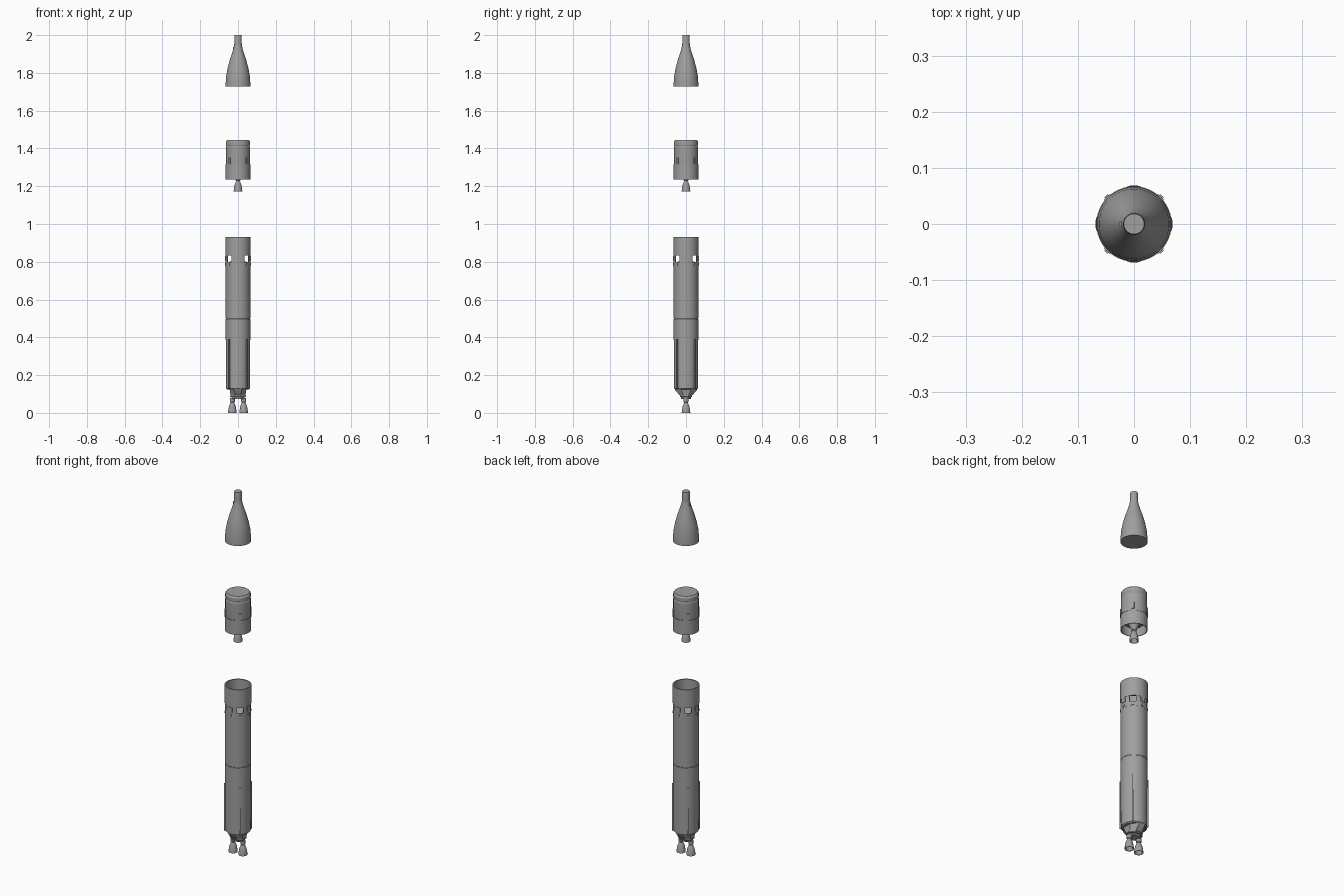
import bpy, bmesh, math
from mathutils import Matrix

cube = bpy.data.objects.get("Cube")
if cube:
    bpy.data.objects.remove(cube, do_unlink=True)

grey = bpy.data.materials.new("hull grey")
grey.use_nodes = True
COLOUR = (0.35, 0.35, 0.35, 1)
grey.diffuse_color = COLOUR
grey.node_tree.nodes["Principled BSDF"].inputs["Base Color"].default_value = COLOUR

R = 0.066


def finish(name, bm):
    bmesh.ops.recalc_face_normals(bm, faces=bm.faces)
    mesh = bpy.data.meshes.new(name)
    bm.to_mesh(mesh)
    bm.free()
    mesh.materials.append(grey)
    obj = bpy.data.objects.new(name, mesh)
    bpy.context.collection.objects.link(obj)
    bpy.ops.object.select_all(action="DESELECT")
    obj.select_set(True)
    bpy.context.view_layer.objects.active = obj
    bpy.ops.object.shade_smooth_by_angle(angle=math.radians(30))
    return obj


def lathe(name, profile, x=0, y=0, sides=48, stretch=None):
    """Revolve (radius, z) points; stretch gives an (x, y) scale per point."""
    bm = bmesh.new()
    rings = []
    for i, (r, z) in enumerate(profile):
        sx, sy = stretch[i] if stretch else (1, 1)
        ring = []
        for k in range(sides):
            a = math.tau * (k + 0.5) / sides
            ring.append(bm.verts.new((x + r * sx * math.cos(a), y + r * sy * math.sin(a), z)))
        rings.append(ring)
    for low, high in zip(rings, rings[1:]):
        for k in range(sides):
            n = (k + 1) % sides
            bm.faces.new((low[k], low[n], high[n], high[k]))
    bm.faces.new(rings[0])
    bm.faces.new(rings[-1])
    return finish(name, bm)


def tube(name, inner, outer, z0, z1, start=0, span=360):
    """Wall with thickness, over all or part of a turn."""
    bm = bmesh.new()
    steps = max(3, round(span / 7.5))
    full = span == 360
    sections = []
    for k in range(steps if full else steps + 1):
        a = math.radians(start + span * k / steps)
        c, s = math.cos(a), math.sin(a)
        sections.append([bm.verts.new((r * c, r * s, z))
                         for r, z in ((inner, z0), (outer, z0), (outer, z1), (inner, z1))])
    for k in range(steps):
        p, q = sections[k], sections[(k + 1) % len(sections)]
        for j in range(4):
            n = (j + 1) % 4
            bm.faces.new((p[j], p[n], q[n], q[j]))
    if not full:
        bm.faces.new(sections[0])
        bm.faces.new(sections[-1])
    return finish(name, bm)


def radial_box(name, angle, radius, z, depth, width, height):
    bm = bmesh.new()
    place = (Matrix.Rotation(math.radians(angle), 4, "Z")
             @ Matrix.Translation((radius, 0, z))
             @ Matrix.Diagonal((depth, width, height, 1)))
    bmesh.ops.create_cube(bm, size=1, matrix=place)
    return finish(name, bm)


def radial_button(name, angle, z, size):
    bm = bmesh.new()
    place = (Matrix.Rotation(math.radians(angle), 4, "Z")
             @ Matrix.Translation((R, 0, z)) @ Matrix.Rotation(math.pi / 2, 4, "Y"))
    bmesh.ops.create_cone(bm, cap_ends=True, segments=16, radius1=size, radius2=size,
                          depth=0.005, matrix=place)
    return finish(name, bm)


def nozzle(name, x, bottom, height):
    """Hollow bell with a throat and combustion chamber."""
    shape = ((0.009, 0.5), (0.019, 0.03), (0.021, 0), (0.023, 0), (0.0215, 0.25),
             (0.018, 0.55), (0.0115, 0.82), (0.009, 0.88), (0.013, 0.95), (0.013, 1.25))
    lathe(name, [(r, bottom + height * t) for r, t in shape], x=x, sides=32)


# Nose fairing
lathe("nose_fairing", [(R, 1.727), (R, 1.737), (0.0625, 1.785), (0.055, 1.825),
                       (0.044, 1.868), (0.032, 1.903), (0.024, 1.93), (0.0205, 1.946),
                       (0.0195, 1.96), (0.0195, 1.994), (0.018, 2.0)])
radial_box("nose_sensor", 180, 0.023, 1.93, 0.008, 0.008, 0.016)

# Upper stage: tank, open skirt, seam and engine
lathe("upper_tank", [(0.04, 1.265), (0.061, 1.285), (0.064, 1.31), (0.064, 1.408),
                     (0.062, 1.411), (0.062, 1.416), (0.064, 1.419), (0.064, 1.436),
                     (0.058, 1.445)])
tube("upper_skirt", 0.062, R, 1.235, 1.308)
tube("upper_skirt_seam", 0.06, 0.0672, 1.308, 1.315)
nozzle("upper_engine", 0, 1.172, 0.062)
lathe("upper_engine_mount", [(0.013, 1.235), (0.03, 1.27)], sides=24)
for i in range(4):
    radial_box("upper_thruster_pod", 45 + 90 * i, 0.064, 1.335, 0.009, 0.014, 0.035)

# Lower stage: tank with domed top
lathe("lower_tank", [(0.058, 0.125), (0.064, 0.13), (0.065, 0.388), (0.065, 0.498),
                     (0.0643, 0.499), (0.0643, 0.502), (0.065, 0.503), (0.065, 0.785),
                     (0.059, 0.789), (0.045, 0.8), (0.025, 0.806), (0.005, 0.808)])
tube("lower_tank_rim", 0.06, 0.0655, 0.775, 0.8)

# Interstage ring, standing on posts with windows between
tube("interstage_ring", 0.061, 0.067, 0.832, 0.932)
for i in range(4):
    tube("interstage_post", 0.061, 0.0655, 0.8, 0.832, start=90 * i - 31, span=62)
    radial_box("interstage_latch", 90 * i, 0.0655, 0.818, 0.005, 0.024, 0.026)
for i in range(8):
    radial_button("separation_bolt", 45 * i, 0.786, 0.007)

# Long cable fairings on the lower tank
for i in range(4):
    radial_box("cable_fairing", 45 + 90 * i, 0.066, 0.26, 0.01, 0.008, 0.26)

# Tapered thrust structure and stacked frames
lathe("thrust_structure", [(0.065, 0.128), (0.065, 0.12), (0.04, 0.094)], sides=8,
      stretch=[(0.76, 1), (0.72, 0.95), (1.08, 0.95)])
for z, r in ((0.094, 0.042), (0.083, 0.035)):
    lathe("thrust_frame", [(r * 0.93, z - 0.009), (r, z - 0.006), (r, z)], sides=8,
          stretch=[(1.1, 0.85)] * 3)

# Paired main engines
for side, x in (("left", 0.03), ("right", -0.03)):
    nozzle("main_engine_" + side, x, 0.0, 0.062)
